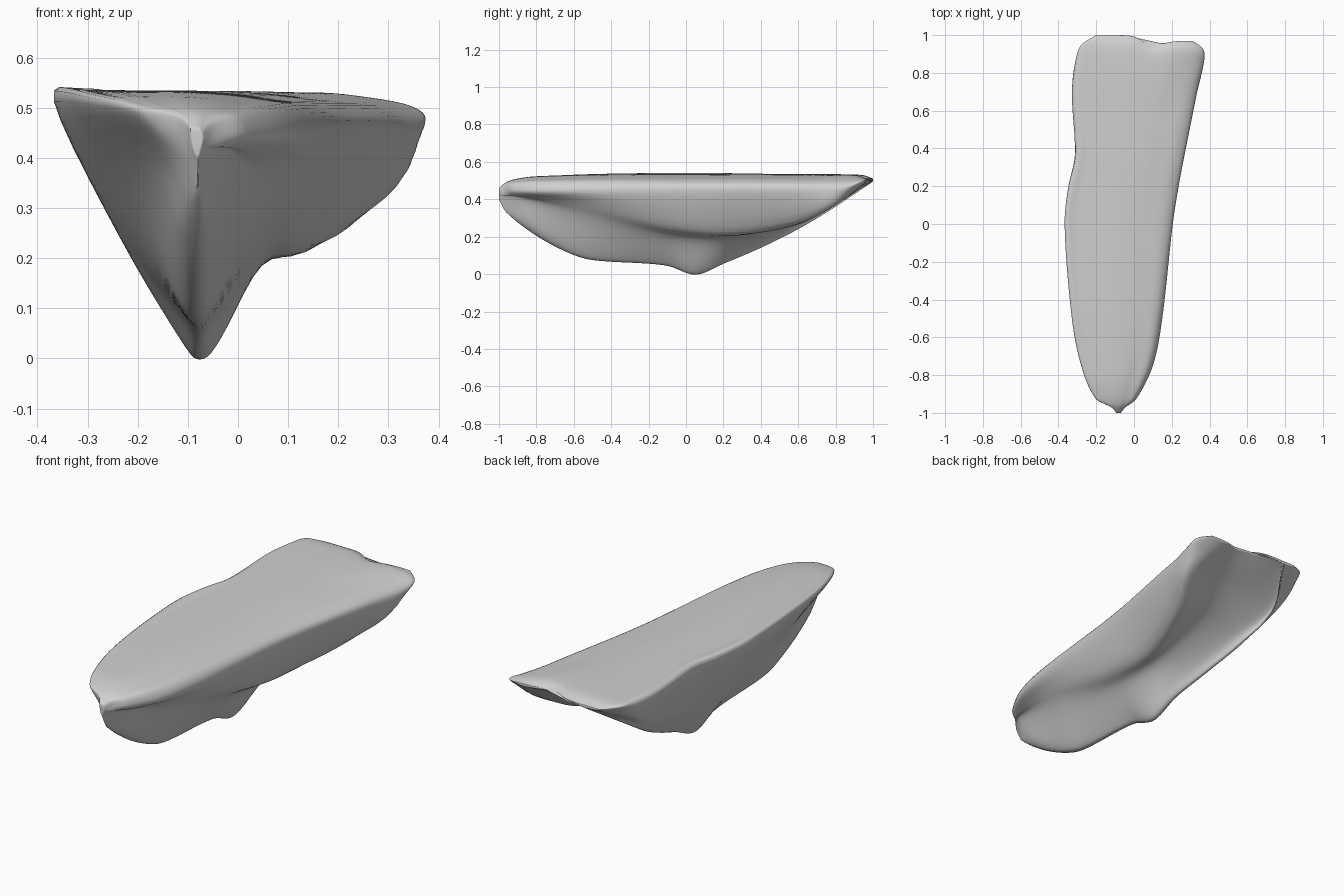
import bpy, bmesh, math
from mathutils import Vector

cube = bpy.data.objects.get("Cube")
if cube:
    bpy.data.objects.remove(cube)


def sample(knots, y):
    """Smooth interpolation of (y, value, value...) knots."""
    y = min(max(y, knots[0][0]), knots[-1][0])
    i = 0
    while i < len(knots) - 2 and y > knots[i + 1][0]:
        i += 1
    a, b = knots[i], knots[i + 1]
    p, n = knots[max(i - 1, 0)], knots[min(i + 2, len(knots) - 1)]
    h = b[0] - a[0]
    t = (y - a[0]) / h
    out = []
    for k in range(1, len(a)):
        ma = (b[k] - p[k]) / (b[0] - p[0]) * h
        mb = (n[k] - a[k]) / (n[0] - a[0]) * h
        out.append(a[k] * (2*t**3 - 3*t*t + 1) + b[k] * (3*t*t - 2*t**3)
                   + ma * (t**3 - 2*t*t + t) + mb * (t**3 - t*t))
    return out


# Plan outline: y, left-hand edge x, right-hand edge x
outline = [(-1, -.095, -.07), (-.97, -.12, -.045), (-.93, -.2, .01), (-.75, -.28, .1),
           (-.5, -.33, .15), (0, -.37, .205), (.2, -.35, .235), (.36, -.315, .265),
           (.7, -.33, .335), (.88, -.305, .372), (.95, -.28, .365), (1, -.2, .31)]
# Heights: y, top, right-hand edge
heights = [(-1, .46, .435), (-.96, .492, .445), (-.9, .51, .445), (-.8, .522, .44),
           (-.4, .533, .44), (.6, .533, .44), (.85, .533, .455), (.95, .528, .485),
           (1, .51, .505)]
# Underside ridges and hollows: y, x, z
keel = [(-1, -.08, .4), (-.96, -.08, .33), (-.8, -.08, .205), (-.62, -.08, .11),
        (-.5, -.08, .075), (-.1, -.075, .045), (.05, -.075, -.005), (.2, -.08, .055),
        (.4, -.13, .14), (.6, -.19, .24), (.8, -.23, .36), (1, -.12, .495)]
hollow = [(-1, -.075, .415), (-.9, -.02, .405), (-.5, .045, .285), (0, .045, .19),
          (.3, .055, .21), (.6, .065, .32), (.8, .09, .42), (1, .16, .5)]
lobe = [(-1, -.073, .425), (-.9, .005, .42), (-.5, .1, .36), (0, .13, .245),
        (.3, .155, .225), (.6, .23, .265), (.8, .31, .36), (1, .26, .497)]
flank = [(-1, -.09, .42), (-.9, -.14, .4), (-.5, -.2, .3), (0, -.235, .24),
         (.3, -.225, .27), (.6, -.27, .35), (.85, -.29, .44), (1, -.18, .5)]

STEPS = 5


def section(y):
    xl, xr = sample(outline, y)
    top, edge = sample(heights, y)
    (kx, kz), (hx, hz) = sample(keel, y), sample(hollow, y)
    (lx, lz), (fx, fz) = sample(lobe, y), sample(flank, y)
    w = xr - xl
    thick = min(1, (top - kz) / .3)
    tip = .04 * min(1, w / .3) * thick
    pts = [(xl, top - .018 * thick), (xl + .12*w, top), (xl + .28*w, top),
           (xl + .45*w, top), (xl + .62*w, top - .005 * thick),
           (xr - .24*w, top - .015 * thick), (xr - .06*w, (top + edge) / 2 + .012 * thick),
           (xr, edge), (lx, lz), (hx, hz),
           (kx + tip, kz + tip), (kx, kz), (kx - tip, kz + tip), (fx, fz)]
    ring, n = [], len(pts)
    for i in range(n):
        p0, p1, p2, p3 = (Vector(pts[(i + j) % n]) for j in (-1, 0, 1, 2))
        for s in range(STEPS):
            t = s / STEPS
            q = p1 + .5*t*(p2 - p0 + t*(2*p0 - 5*p1 + 4*p2 - p3
                                        + t*(3*(p1 - p2) + p3 - p0)))
            # Scalloped rear edge with a notch between two lobes
            back = max(0, (y - .6) / .4) ** 2
            dent = .042 * math.exp(-((q.x - .1) / .07) ** 2) + .03 * max(0, min(1, q.x / .2))
            ring.append((q.x, y - back * dent, q.y))
    return ring


# Lofted body
bm = bmesh.new()
ROWS = 100
rings = [[bm.verts.new(c) for c in section(-math.cos(math.pi * r / ROWS))]
         for r in range(ROWS + 1)]
for a, b in zip(rings, rings[1:]):
    for i in range(len(a)):
        j = (i + 1) % len(a)
        bm.faces.new((a[i], a[j], b[j], b[i]))

# End caps, zipped from the top edge to the underside
for ring in (rings[0], rings[-1]):
    half = len(ring) // 2
    bm.faces.new((ring[0], ring[1], ring[-1]))
    for i in range(1, half - 1):
        bm.faces.new((ring[i], ring[i + 1], ring[-i - 1], ring[-i]))
    bm.faces.new((ring[half - 1], ring[half], ring[half + 1]))
bmesh.ops.recalc_face_normals(bm, faces=bm.faces)
mesh = bpy.data.meshes.new("shard_body")
bm.to_mesh(mesh)
bm.free()
body = bpy.data.objects.new("shard_body", mesh)
bpy.context.collection.objects.link(body)

# Plain grey surface
mat = bpy.data.materials.new("stone_grey")
mat.use_nodes = True
grey = (.63, .63, .63, 1)
mat.diffuse_color = grey
mat.node_tree.nodes["Principled BSDF"].inputs["Base Color"].default_value = grey
mesh.materials.append(mat)

# Soften the loft and shade it smooth
soft = body.modifiers.new("soften", 'SMOOTH')
soft.factor = .5
soft.iterations = 3
bpy.context.view_layer.objects.active = body
body.select_set(True)
bpy.ops.object.shade_smooth()
